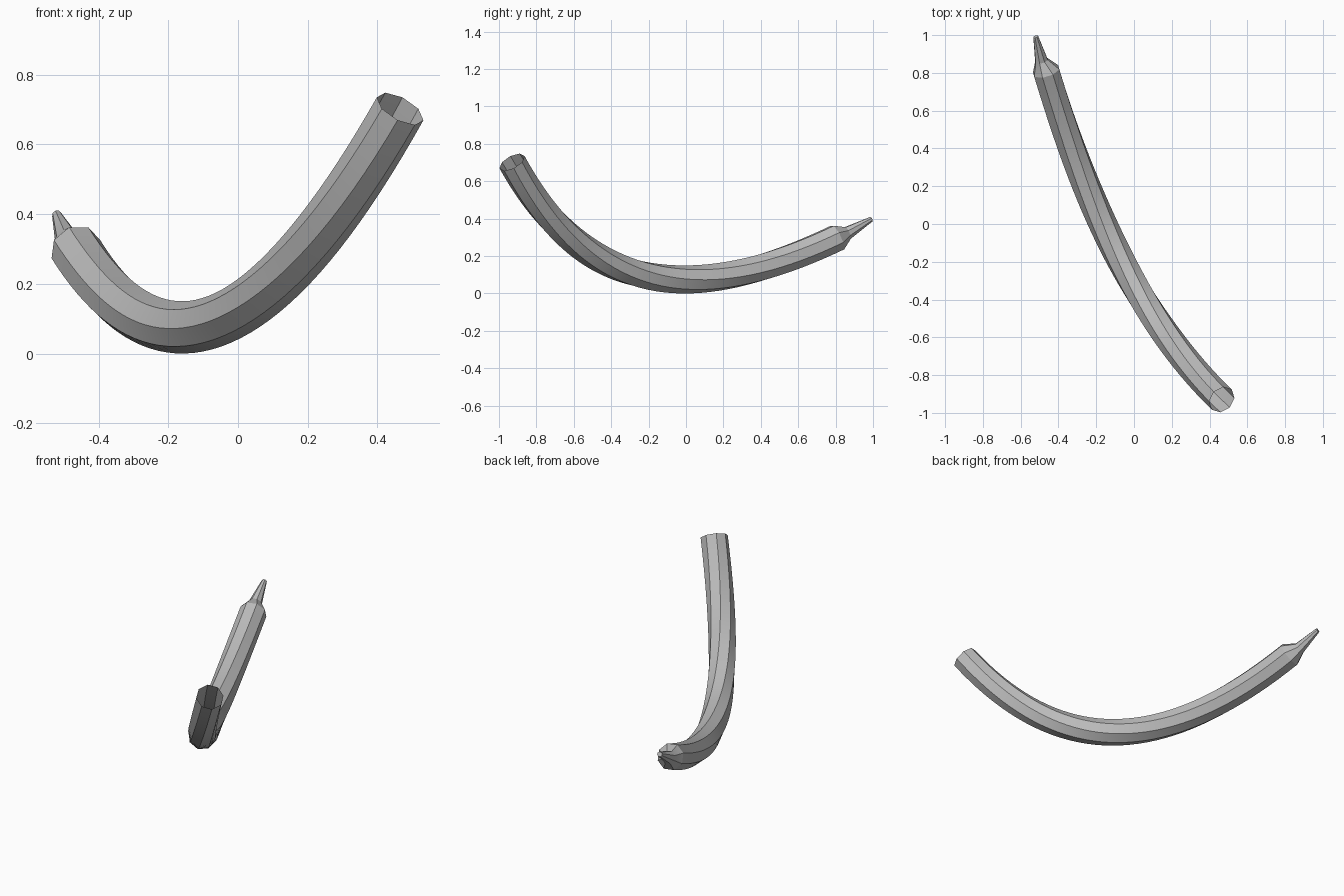
import bpy, bmesh, math
from mathutils import Vector

cube = bpy.data.objects.get("Cube")
if cube:
    bpy.data.objects.remove(cube, do_unlink=True)

SIDES = 8
STEPS = 40
RADIUS = 0.075
TWIST = math.radians(67.5)

grey = bpy.data.materials.new("plain_grey")
grey.use_nodes = True
grey.diffuse_color = (0.5, 0.5, 0.5, 1)
grey.node_tree.nodes["Principled BSDF"].inputs["Base Color"].default_value = (0.5, 0.5, 0.5, 1)

# Centre line of the tube, from the open mouth to the shoulder
P0, P1, P2, P3 = (Vector(p) for p in (
    (0.465, -0.93, 0.70), (0.06, -0.537, -0.02),
    (-0.235, 0.043, -0.07), (-0.465, 0.81, 0.297)))


def point(t):
    u = 1 - t
    return P0 * u**3 + P1 * (3 * u * u * t) + P2 * (3 * u * t * t) + P3 * t**3


def tangent(t):
    u = 1 - t
    return ((P1 - P0) * u * u + (P2 - P1) * (2 * u * t) + (P3 - P2) * t * t).normalized()


def add_ring(bm, centre, direction, radius, turn):
    """Octagon across the direction, one corner up before turning."""
    side = direction.cross(Vector((0, 0, 1))).normalized()
    up = side.cross(direction)
    ring = []
    for i in range(SIDES):
        a = turn + math.tau * i / SIDES
        ring.append(bm.verts.new(centre + (up * math.cos(a) + side * math.sin(a)) * radius))
    return ring


bm = bmesh.new()
rings = []

# Curved tube with a gentle twist
for k in range(STEPS + 1):
    t = k / STEPS
    ease = t * t * (3 - 2 * t)
    rings.append(add_ring(bm, point(t), tangent(t), RADIUS, TWIST * ease))

# Shoulder and thin nozzle
end_dir = tangent(1)
rings.append(add_ring(bm, Vector((-0.49, 0.865, 0.322)), end_dir, 0.036, TWIST))
rings.append(add_ring(bm, Vector((-0.52, 0.992, 0.396)), end_dir, 0.014, TWIST))

for a, b in zip(rings, rings[1:]):
    for i in range(SIDES):
        j = (i + 1) % SIDES
        bm.faces.new((a[i], a[j], b[j], b[i]))
bm.faces.new(rings[-1])
bmesh.ops.recalc_face_normals(bm, faces=bm.faces)

# Rest the lowest point on the ground
low = min(v.co.z for v in bm.verts)
bmesh.ops.translate(bm, verts=bm.verts, vec=(0, 0, -low))

mesh = bpy.data.meshes.new("curved_tube")
bm.to_mesh(mesh)
bm.free()
mesh.materials.append(grey)
tube = bpy.data.objects.new("curved_tube", mesh)
bpy.context.collection.objects.link(tube)

# Keep the long edges crisp
bpy.ops.object.select_all(action='DESELECT')
tube.select_set(True)
bpy.context.view_layer.objects.active = tube
bpy.ops.object.shade_smooth_by_angle(angle=math.radians(20))
